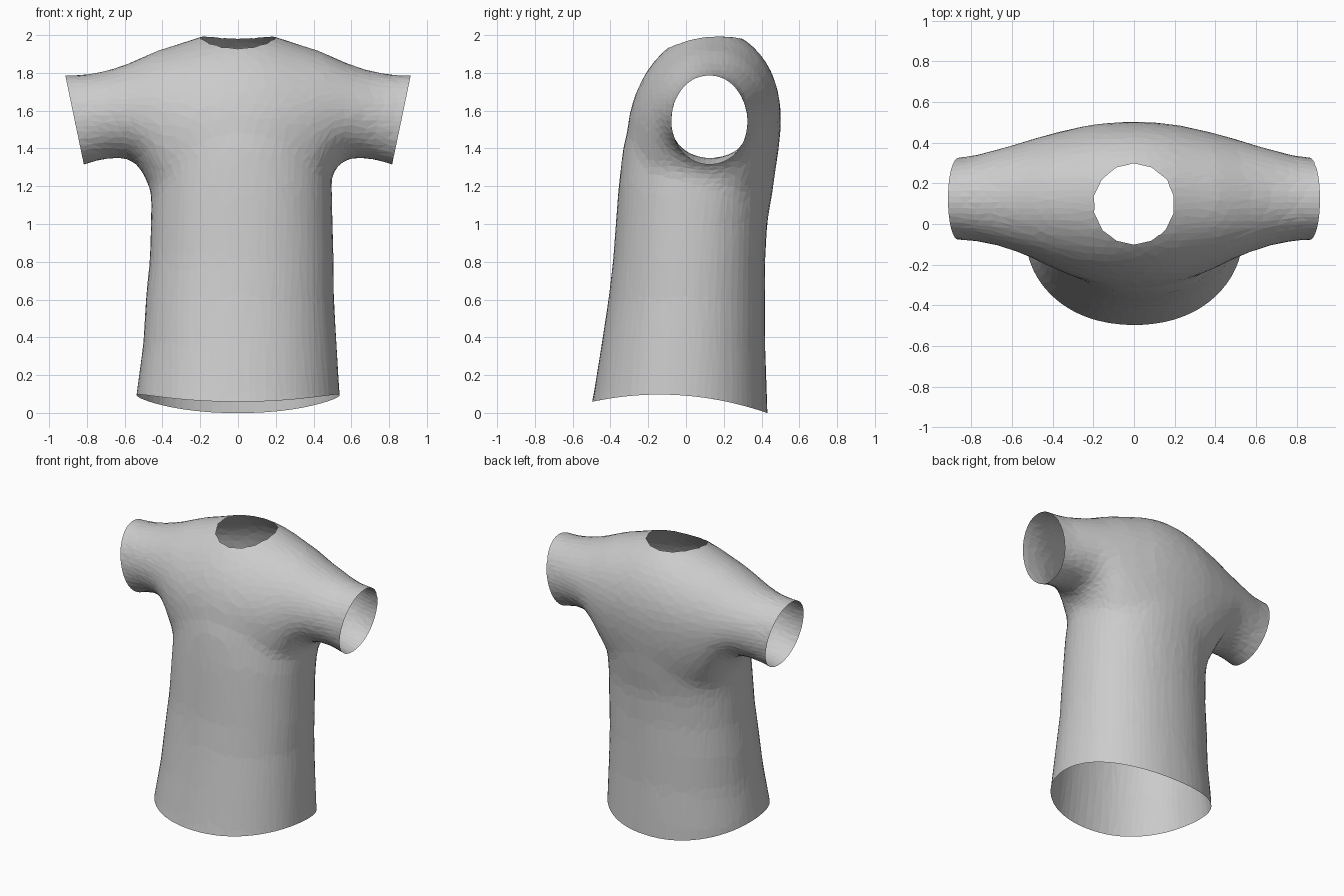
import bpy, bmesh
from math import cos, sin, pi, copysign
from mathutils import Vector

cube = bpy.data.objects.get("Cube")
if cube:
    bpy.data.objects.remove(cube, do_unlink=True)

SIDES = 40


def loft(bm, rings):
    """Skin closed rings into a capped tube."""
    loops = [[bm.verts.new(p) for p in ring] for ring in rings]
    for a, b in zip(loops, loops[1:]):
        for i in range(SIDES):
            j = (i + 1) % SIDES
            bm.faces.new((a[i], a[j], b[j], b[i]))
    bm.faces.new(loops[0])
    bm.faces.new(loops[-1])


def oval(power):
    """Unit superellipse points."""
    for i in range(SIDES):
        c, s = cos(2 * pi * i / SIDES), sin(2 * pi * i / SIDES)
        yield copysign(abs(c) ** (2 / power), c), copysign(abs(s) ** (2 / power), s)


def torso_ring(z, cx, rx, front, back):
    cy, ry = (front + back) / 2, (back - front) / 2
    return [Vector((cx + rx * u, cy + ry * v, z)) for u, v in oval(2.15)]


def yoke_ring(x, bottom, middle, top, front, back, lean):
    cy, ry = (front + back) / 2, (back - front) / 2
    return [Vector((x, cy + ry * u + lean * v,
                    middle + v * (top - middle if v > 0 else middle - bottom)))
            for u, v in oval(2)]


# Torso: height, centre x, half width, front, back
torso = [
    (-0.20, 0.00, 0.56, -0.55, 0.44),
    (0.10, 0.00, 0.54, -0.49, 0.43),
    (0.35, 0.01, 0.515, -0.45, 0.42),
    (0.60, 0.01, 0.50, -0.412, 0.42),
    (0.80, 0.02, 0.49, -0.388, 0.42),
    (1.00, 0.02, 0.483, -0.373, 0.43),
    (1.20, 0.02, 0.48, -0.358, 0.465),
    (1.40, 0.01, 0.46, -0.335, 0.49),
    (1.55, 0.00, 0.41, -0.295, 0.49),
    (1.70, 0.00, 0.32, -0.23, 0.45),
    (1.80, 0.00, 0.22, -0.16, 0.40),
]

# Shoulders and sleeves: distance out, bottom, middle, top, front, back, lean
yoke = [
    (0.00, 0.75, 1.50, 2.03, -0.312, 0.503, 0.045),
    (0.10, 0.77, 1.50, 2.02, -0.308, 0.50, 0.045),
    (0.20, 0.83, 1.51, 1.995, -0.29, 0.49, 0.04),
    (0.30, 0.92, 1.52, 1.96, -0.258, 0.47, 0.03),
    (0.40, 1.05, 1.54, 1.93, -0.218, 0.447, 0.02),
    (0.45, 1.15, 1.55, 1.912, -0.195, 0.433, 0.01),
    (0.50, 1.265, 1.56, 1.888, -0.17, 0.42, 0),
    (0.55, 1.335, 1.575, 1.865, -0.15, 0.405, 0),
    (0.60, 1.35, 1.585, 1.845, -0.13, 0.39, 0),
    (0.70, 1.345, 1.58, 1.812, -0.10, 0.362, 0),
    (0.80, 1.315, 1.56, 1.795, -0.083, 0.335, 0),
    (0.90, 1.28, 1.54, 1.792, -0.08, 0.325, 0),
    (1.05, 1.24, 1.52, 1.797, -0.08, 0.325, 0),
]
both_sides = [(-r[0], *r[1:]) for r in yoke[:0:-1]] + yoke

bm = bmesh.new()
loft(bm, [torso_ring(*r) for r in torso])
loft(bm, [yoke_ring(*r) for r in both_sides])
bmesh.ops.recalc_face_normals(bm, faces=bm.faces)
mesh = bpy.data.meshes.new("shirt")
bm.to_mesh(mesh)
bm.free()
shirt = bpy.data.objects.new("shirt", mesh)
bpy.context.collection.objects.link(shirt)

# Blend the parts into one cloth skin with coarse facets
remesh = shirt.modifiers.new("blend", 'REMESH')
remesh.mode = 'VOXEL'
remesh.voxel_size = 0.03
smooth = shirt.modifiers.new("soften", 'SMOOTH')
smooth.factor = 0.5
smooth.iterations = 18
facets = shirt.modifiers.new("facets", 'DECIMATE')
facets.ratio = 0.17
deps = bpy.context.evaluated_depsgraph_get()
skin = bpy.data.meshes.new_from_object(shirt.evaluated_get(deps))
shirt.modifiers.clear()
shirt.data = skin
skin.name = "shirt_skin"
bpy.data.meshes.remove(mesh)

bm = bmesh.new()
bm.from_mesh(skin)


def cut(point, normal, faces=None, clear=True):
    """Slice with a plane, optionally dropping the outer side."""
    faces = list(bm.faces) if faces is None else faces
    edges = {e for f in faces for e in f.edges}
    verts = {v for f in faces for v in f.verts}
    bmesh.ops.bisect_plane(bm, geom=list(verts) + list(edges) + faces, dist=0.0005,
                           plane_co=point, plane_no=normal, clear_outer=clear)


# Sleeve openings, slanted inward at the bottom
for side in (-1, 1):
    cut((side * 0.865, 0, 1.55), (side * 0.979, 0, -0.204))


# Hem, raised at the sides and dipping at the back
def hem(y):
    return 0.097 - 0.3 * (y + 0.14) ** 2


for v in bm.verts:
    v.co.z -= hem(v.co.y)
cut((0, 0, 0), (0, 0, -1))
for v in bm.verts:
    v.co.z += hem(v.co.y)

# Round neck opening
neck, radius, sides = Vector((0, 0.098, 0)), 0.195, 14
normals = [Vector((cos(2 * pi * i / sides), sin(2 * pi * i / sides), 0)) for i in range(sides)]


def near_neck(face, reach):
    c = face.calc_center_median()
    return c.z > 1.7 and all((c - neck).dot(n) < reach for n in normals)


for n in normals:
    cut(neck + n * radius, n, [f for f in bm.faces if near_neck(f, radius + 0.09)], False)
bmesh.ops.delete(bm, geom=[f for f in bm.faces if near_neck(f, radius)], context='FACES')
bmesh.ops.remove_doubles(bm, verts=bm.verts, dist=0.008)
bmesh.ops.triangulate(bm, faces=bm.faces)
for f in bm.faces:
    f.smooth = False
    f.material_index = 0
bm.to_mesh(skin)
bm.free()

# Cloth colour
cloth = bpy.data.materials.new("light_grey_cloth")
cloth.use_nodes = True
grey = (0.6, 0.6, 0.6, 1)
cloth.diffuse_color = grey
cloth.node_tree.nodes["Principled BSDF"].inputs["Base Color"].default_value = grey
skin.materials.clear()
skin.materials.append(cloth)
